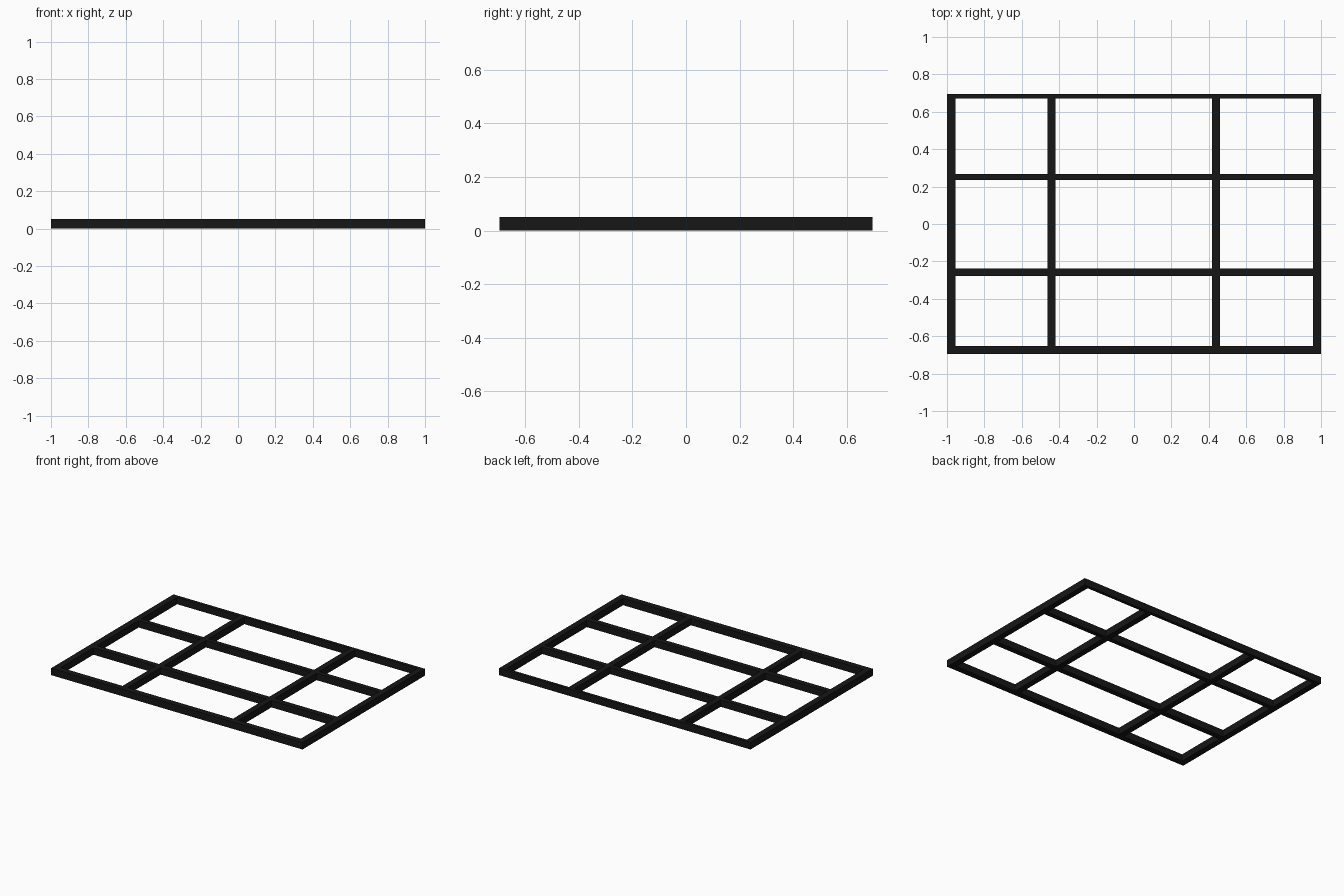
import bpy, bmesh

if "Cube" in bpy.data.objects:
    bpy.data.objects.remove(bpy.data.objects["Cube"])

HEIGHT = 0.05
# Start and end of each bar along x and along y
BARS_X = [(-1.0, -0.955), (-0.462, -0.42), (0.418, 0.461), (0.957, 1.0)]
BARS_Y = [(-0.695, -0.652), (-0.279, -0.239), (0.234, 0.267), (0.672, 0.695)]

black = bpy.data.materials.new("black")
black.diffuse_color = (0.008, 0.008, 0.008, 1)
black.use_nodes = True
black.node_tree.nodes["Principled BSDF"].inputs["Base Color"].default_value = black.diffuse_color

# Lattice: a flat grid of bar cells, leaving the panes open
xs = [v for bar in BARS_X for v in bar]
ys = [v for bar in BARS_Y for v in bar]
bm = bmesh.new()
verts = [[bm.verts.new((x, y, 0)) for y in ys] for x in xs]
for i in range(len(xs) - 1):
    for j in range(len(ys) - 1):
        if i % 2 and j % 2:
            continue  # open pane
        bm.faces.new((verts[i][j], verts[i + 1][j],
                      verts[i + 1][j + 1], verts[i][j + 1]))

# Raise the flat lattice into solid bars
ext = bmesh.ops.extrude_face_region(bm, geom=bm.faces[:], use_keep_orig=True)
top = [g for g in ext["geom"] if isinstance(g, bmesh.types.BMVert)]
bmesh.ops.translate(bm, verts=top, vec=(0, 0, HEIGHT))
bmesh.ops.recalc_face_normals(bm, faces=bm.faces[:])

mesh = bpy.data.meshes.new("lattice_frame")
bm.to_mesh(mesh)
bm.free()
mesh.materials.append(black)
frame = bpy.data.objects.new("lattice_frame", mesh)
bpy.context.collection.objects.link(frame)
